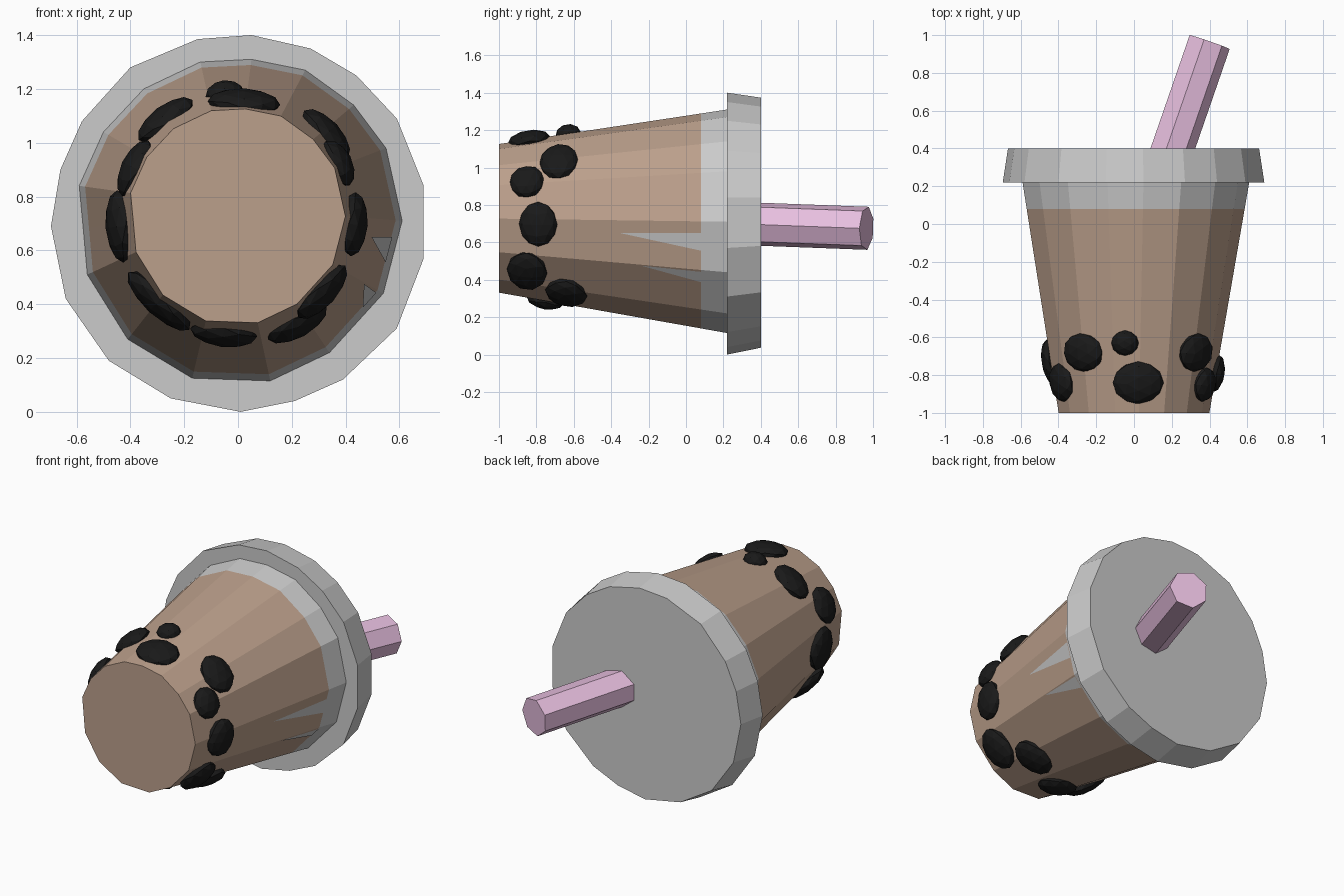
import bpy, bmesh, math
from mathutils import Vector, Matrix

if "Cube" in bpy.data.objects:
    bpy.data.objects.remove(bpy.data.objects["Cube"])


def material(name, rgb):
    m = bpy.data.materials.new(name)
    m.diffuse_color = (*rgb, 1)
    m.use_nodes = True
    m.node_tree.nodes["Principled BSDF"].inputs["Base Color"].default_value = m.diffuse_color
    return m


BROWN = material("milk_tea", (0.5, 0.35, 0.26))
BLACK = material("tapioca", (0.01, 0.01, 0.01))
PINK = material("straw_pink", (0.8, 0.52, 0.74))


def finish(name, bm, mat=None):
    bmesh.ops.recalc_face_normals(bm, faces=bm.faces)
    me = bpy.data.meshes.new(name)
    bm.to_mesh(me)
    bm.free()
    ob = bpy.data.objects.new(name, me)
    bpy.context.collection.objects.link(ob)
    if mat:
        me.materials.append(mat)
    return ob


def loft(name, rings, mat=None):
    """Closed solid through successive rings of points."""
    bm = bmesh.new()
    vs = [[bm.verts.new(p) for p in r] for r in rings]
    n = len(vs[0])
    for a, b in zip(vs, vs[1:]):
        for i in range(n):
            j = (i + 1) % n
            bm.faces.new((a[i], a[j], b[j], b[i]))
    bm.faces.new(vs[0])
    bm.faces.new(vs[-1])
    return finish(name, bm, mat)


# Slightly uneven hand-shaped outlines (x, z)
CUP = [(.05, 1.31), (.25, 1.27), (.43, 1.14), (.55, .98), (.61, .71), (.54, .44),
       (.34, .22), (.12, .115), (-.17, .125), (-.41, .27), (-.56, .51), (-.575, .68),
       (-.59, .84), (-.5, 1.04), (-.35, 1.2), (-.14, 1.3)]
LID = [(.05, 1.4), (.27, 1.35), (.44, 1.25), (.59, 1.09), (.69, .84), (.69, .57),
       (.59, .31), (.39, .12), (.21, .04), (.01, 0), (-.25, .05), (-.48, .19),
       (-.64, .42), (-.695, .69), (-.66, .9), (-.58, 1.08), (-.4, 1.28), (-.15, 1.385)]


def cup_point(p, y, inset=1.0):
    t = (y + 1) / 1.22
    s = (0.665 + 0.335 * t) * inset
    return Vector((0.01 * t + (p[0] - .01) * s, y, .73 - .015 * t + (p[1] - .715) * s))


def cup_ring(y, inset=1.0):
    return [cup_point(p, y, inset) for p in CUP]


# Tea-filled body, and the clear cup rim above it
loft("tea", [cup_ring(-1), cup_ring(.08)], BROWN)
loft("cup_rim", [cup_ring(.08), cup_ring(.23)])

# Lid
loft("lid", [[(x, .22, z) for x, z in LID],
             [(x * .96, .4, .705 + (z - .7) * .955) for x, z in LID]])

# Grey slivers where the cup wall shows through the tea
bm = bmesh.new()
for k, t0, t1, tt, ytip in ((4, .24, .6, .3, -.35), (5, .04, .3, .02, -.24)):
    a, b = Vector(CUP[k]), Vector(CUP[k + 1])
    tri = [cup_point(a.lerp(b, t), y, 1.006) for t, y in ((t0, .08), (t1, .08), (tt, ytip))]
    bm.faces.new([bm.verts.new(p) for p in tri])
finish("cup_wall_slivers", bm)

# Straw
end, base = Vector((.395, .965, .675)), Vector((.165, .3, .7))
axis = (end - base).normalized()
u = axis.cross(Vector((0, 0, 1))).normalized()
v = u.cross(axis)
loft("straw", [[c + .118 * (u * math.cos(i * math.tau / 7) + v * math.sin(i * math.tau / 7))
                for i in range(7)] for c in (base, end)], PINK)

# Pearls: angle round the cup, y, half width round the cup, half width along y
PEARLS = [(87, -.84, .13, .11), (96, -.63, .07, .065), (43, -.68, .115, .1),
          (28, -.85, .09, .09), (-4, -.79, .115, .1), (-42, -.85, .125, .105),
          (-61, -.64, .12, .11), (-97, -.75, .12, .1), (-133, -.78, .15, .11),
          (185, -.73, .13, .12), (155, -.84, .11, .1), (127, -.68, .12, .1)]
for i, (deg, y, w, l) in enumerate(PEARLS):
    bm = bmesh.new()
    bmesh.ops.create_icosphere(bm, subdivisions=2, radius=1.04)
    r = .395 + .164 * (y + 1)
    a = math.radians(deg)
    m = (Matrix.Translation((r * math.cos(a), y, .727 + r * math.sin(a)))
         @ Matrix.Rotation(-a, 4, 'Y') @ Matrix.Rotation(-.162, 4, 'Z')
         @ Matrix.Diagonal((.05, l, w, 1)))
    bmesh.ops.transform(bm, matrix=m, verts=bm.verts)
    finish(f"pearl_{i + 1}", bm, BLACK)
